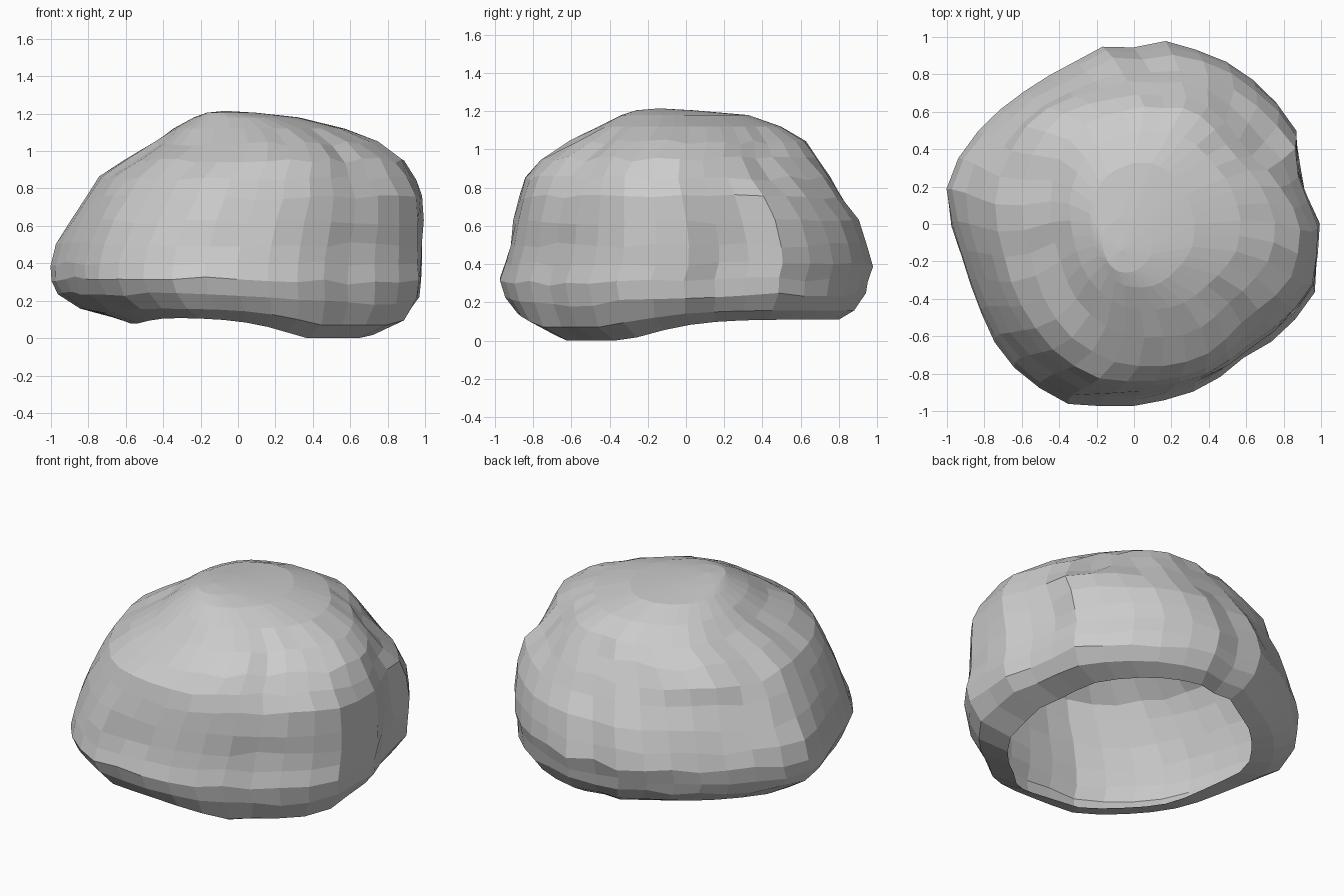
import bpy, bmesh, random
from math import sin, cos, radians, exp

if "Cube" in bpy.data.objects:
    bpy.data.objects.remove(bpy.data.objects["Cube"])

random.seed(4)
SEG = 36

# Plan outline: angle in degrees, radius
OUTLINE = [(0, .995), (8, .965), (15, .935), (25, 1.01), (43, 1.0), (60, 1.0), (80, .99),
           (91, .935), (101, .965), (114, .90), (145, .95), (160, 1.01), (170, 1.02),
           (187, .945), (203, .93), (220, .97), (235, 1.0), (249, 1.03), (265, .97),
           (293, .95), (310, .93), (327, .99), (341, 1.04), (350, 1.0), (360, .995)]

# Levels: height, x min, x max, y min, y max
LEVELS = [(0, -.66, .74, -.75, .80), (.07, -.84, .91, -.89, .88),
          (.19, -.96, .98, -.95, .94), (.30, -1.0, .99, -.98, .955),
          (.40, -.995, .99, -.95, .975), (.50, -.965, .995, -.925, .955),
          (.62, -.905, 1.0, -.905, .91), (.75, -.82, 1.0, -.875, .83),
          (.85, -.745, .965, -.85, .77), (.95, -.60, .91, -.765, .70),
          (1.04, -.45, .77, -.61, .63), (1.12, -.35, .58, -.46, .50),
          (1.18, -.24, .33, -.34, .33), (1.205, -.17, .10, -.26, .04)]


def radius(deg):
    for (a, ra), (b, rb) in zip(OUTLINE, OUTLINE[1:]):
        if a <= deg <= b:
            return ra + (rb - ra) * (deg - a) / (b - a)


def bump(v, centre, width):
    return exp(-((v - centre) / width) ** 2)


def base_height(x, y):
    """Uneven rim with a low foot at front right."""
    foot = min(1, 1.4 * exp(-((x - .6) ** 2 + (y + .55) ** 2) / .2))
    heel = exp(-((x + .6) ** 2 + (y + .3) ** 2) / .06)
    return max(0, .11 - .11 * foot - .035 * heel)


bm = bmesh.new()


def ring(h, x0, x1, y0, y1):
    verts = []
    round_off = min(1, max(0, (h - .5) / .5))
    for i in range(SEG):
        deg = 360 * i / SEG
        r = radius(deg)
        r += (.975 - r) * round_off * .6
        # Groove on the right side and receding or fuller shoulders
        r -= .06 * bump(deg, 17, 8) * bump(h, .6, .3)
        r -= .17 * bump(deg, 42, 24) * bump(h, .98, .16)
        r += .03 * bump(deg, 225, 25) * bump(h, 1.05, .15)
        r -= .09 * bump(deg, 315, 25) * bump(h, .95, .18)
        r += .14 * bump(deg, 135, 25) * bump(h, .98, .22)
        a = radians(deg)
        x = (x0 + x1) / 2 + r * cos(a) * (x1 - x0) / 2
        y = (y0 + y1) / 2 + r * sin(a) * (y1 - y0) / 2 / .975
        z = h + base_height(x, y) * max(0, 1 - h / .35)
        # Slight unevenness on the flanks
        if .1 < h < 1.1:
            k = 1 + random.uniform(-.008, .004)
            x, y = x * k, y * k
            z += random.uniform(-.015, .015)
        verts.append(bm.verts.new((x, y, z)))
    return verts


# Shell, open underneath, from the rim up to the crown
rings = [ring(*lv) for lv in LEVELS]
for lo, hi in zip(rings, rings[1:]):
    for i in range(SEG):
        j = (i + 1) % SEG
        bm.faces.new((lo[i], lo[j], hi[j], hi[i]))

crown = bm.verts.new((-.07, -.14, 1.215))
for i in range(SEG):
    bm.faces.new((crown, rings[-1][i], rings[-1][(i + 1) % SEG]))

mesh = bpy.data.meshes.new("boulder")
bm.to_mesh(mesh)
bm.free()
boulder = bpy.data.objects.new("boulder", mesh)
bpy.context.collection.objects.link(boulder)
